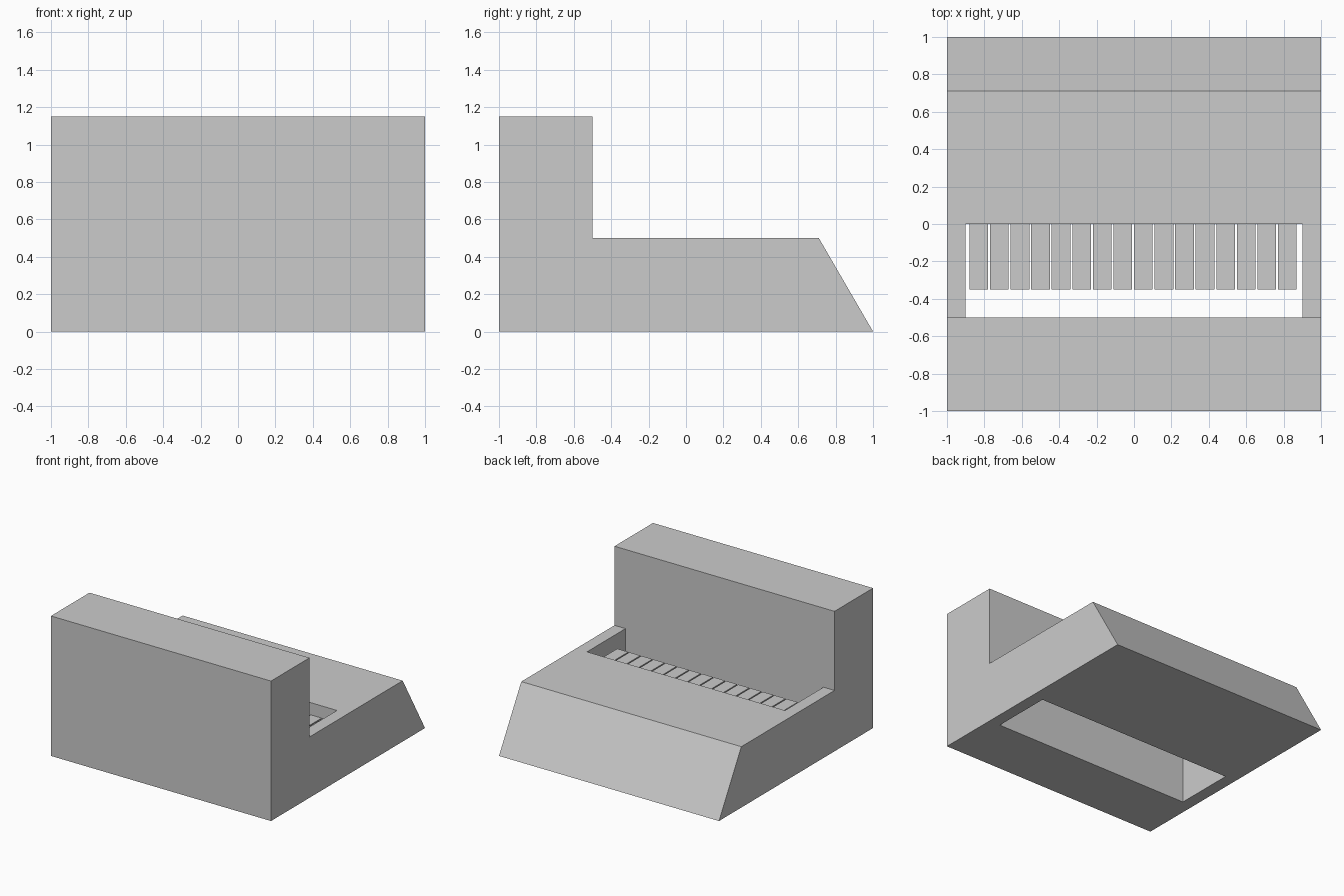
import bpy, bmesh

if "Cube" in bpy.data.objects:
    bpy.data.objects.remove(bpy.data.objects["Cube"])


def prism(name, profile, x0, x1):
    """Extrude a (y, z) profile along x."""
    bm = bmesh.new()
    face = bm.faces.new([bm.verts.new((x0, y, z)) for y, z in profile])
    ext = bmesh.ops.extrude_face_region(bm, geom=[face])
    verts = [v for v in ext["geom"] if isinstance(v, bmesh.types.BMVert)]
    bmesh.ops.translate(bm, verts=verts, vec=(x1 - x0, 0, 0))
    bmesh.ops.recalc_face_normals(bm, faces=bm.faces[:])
    mesh = bpy.data.meshes.new(name)
    bm.to_mesh(mesh)
    bm.free()
    obj = bpy.data.objects.new(name, mesh)
    bpy.context.collection.objects.link(obj)
    return obj


def rect(y0, y1, z0, z1):
    return [(y0, z0), (y1, z0), (y1, z1), (y0, z1)]


# Cabinet: tall panel at the front, low deck, sloped far edge
cabinet = prism("cabinet", [(-1, 0), (1, 0), (0.71, 0.5), (-0.5, 0.5),
                            (-0.5, 1.15), (-1, 1.15)], -1, 1)

# Slot cut right through the deck
cutter = prism("slot_cutter", rect(-0.5, 0, -0.2, 0.8), -0.9, 0.9)
cutter.hide_render = True
cut = cabinet.modifiers.new("slot", "BOOLEAN")
cut.operation = "DIFFERENCE"
cut.solver = "EXACT"
cut.object = cutter
bpy.context.view_layer.objects.active = cabinet
bpy.ops.object.modifier_apply(modifier="slot")
bpy.data.objects.remove(cutter)

# Row of keys hanging from the deck side of the slot
for i in range(16):
    x = -0.88 + 0.11 * i
    prism(f"key_{i + 1}", rect(-0.35, 0, 0.3, 0.4), x, x + 0.1)
